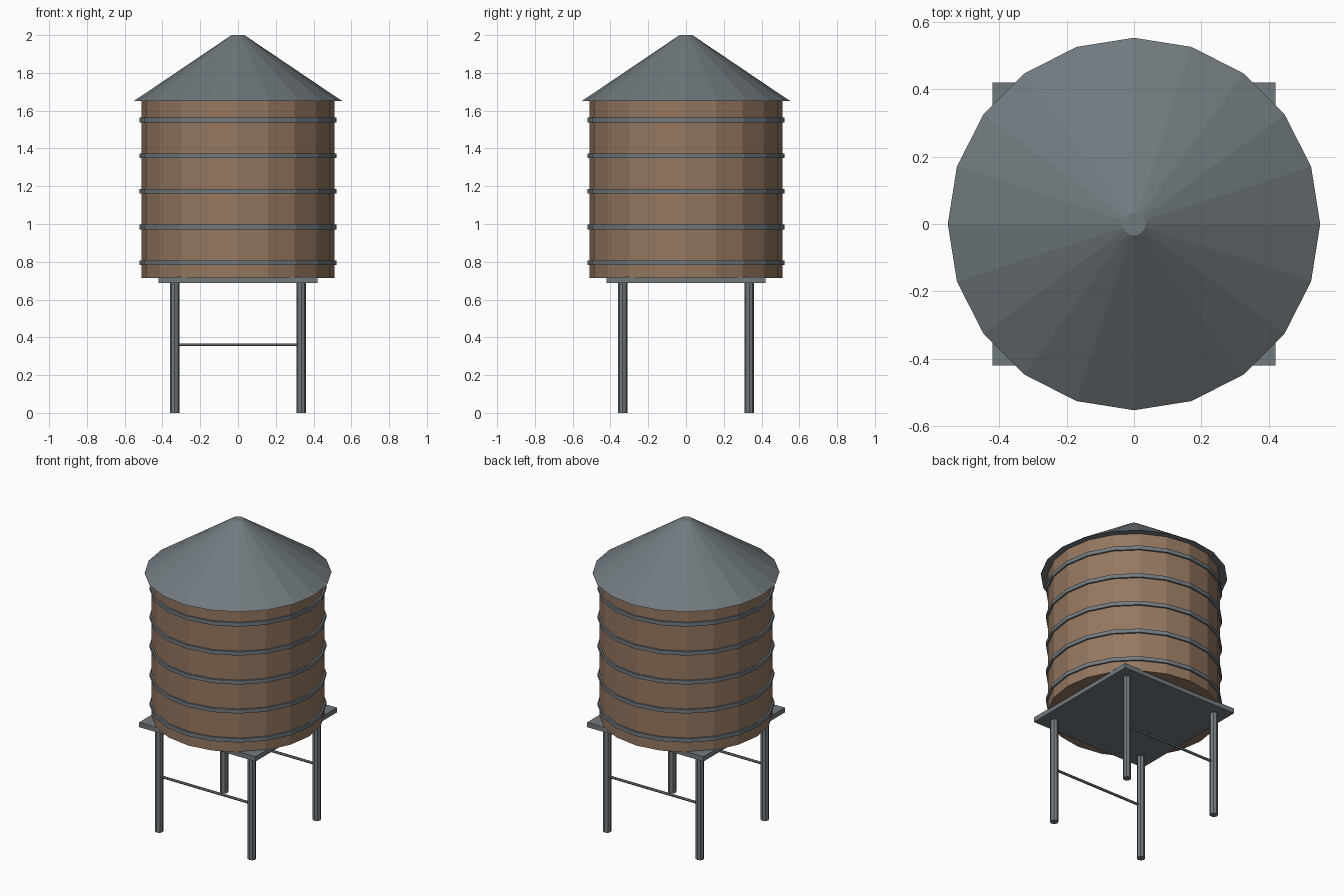
import bpy, bmesh, math
from mathutils import Matrix

if "Cube" in bpy.data.objects:
    bpy.data.objects.remove(bpy.data.objects["Cube"])


def material(name, rgb):
    m = bpy.data.materials.new(name)
    m.diffuse_color = (*rgb, 1.0)
    m.use_nodes = True
    m.node_tree.nodes["Principled BSDF"].inputs["Base Color"].default_value = m.diffuse_color
    return m


wood = material("brown wood", (0.30, 0.186, 0.117))
metal = material("grey metal", (0.165, 0.194, 0.212))


def finish(name, bm, mat):
    mesh = bpy.data.meshes.new(name)
    bm.to_mesh(mesh)
    bm.free()
    mesh.materials.append(mat)
    obj = bpy.data.objects.new(name, mesh)
    bpy.context.collection.objects.link(obj)
    return obj


def frustum(name, mat, r1, r2, z0, z1, sides, x=0, y=0):
    """Upright cylinder or cone between two heights."""
    bm = bmesh.new()
    bmesh.ops.create_cone(bm, cap_ends=True, segments=sides, radius1=r1, radius2=r2,
                          depth=z1 - z0, matrix=Matrix.Translation((x, y, (z0 + z1) / 2)))
    return finish(name, bm, mat)


# Wooden tank and metal roof
frustum("tank", wood, 0.511, 0.511, 0.715, 1.65, 20)
frustum("roof", metal, 0.553, 0.034, 1.65, 2.0, 20)

# Metal hoops around the tank
for i in range(5):
    z = 0.795 + i * 0.189
    frustum(f"hoop_{i + 1}", metal, 0.522, 0.522, z - 0.0125, z + 0.0125, 20)

# Square platform
bm = bmesh.new()
bmesh.ops.create_cube(bm, size=1, matrix=Matrix.Translation((0, 0, 0.704))
                      @ Matrix.Diagonal((0.84, 0.84, 0.031, 1)))
finish("platform", bm, metal)

# Four legs, with one crossbar at the front and one at the back
for side, y in (("front", -0.335), ("back", 0.335)):
    for hand, x in (("left", -0.335), ("right", 0.335)):
        frustum(f"{side}_{hand}_leg", metal, 0.025, 0.025, 0, 0.69, 8, x, y)
    bm = bmesh.new()
    bmesh.ops.create_cone(bm, cap_ends=True, segments=6, radius1=0.008, radius2=0.008,
                          depth=0.67, matrix=Matrix.Translation((0, y, 0.36))
                          @ Matrix.Rotation(math.pi / 2, 4, 'Y'))
    finish(f"{side}_crossbar", bm, metal)
